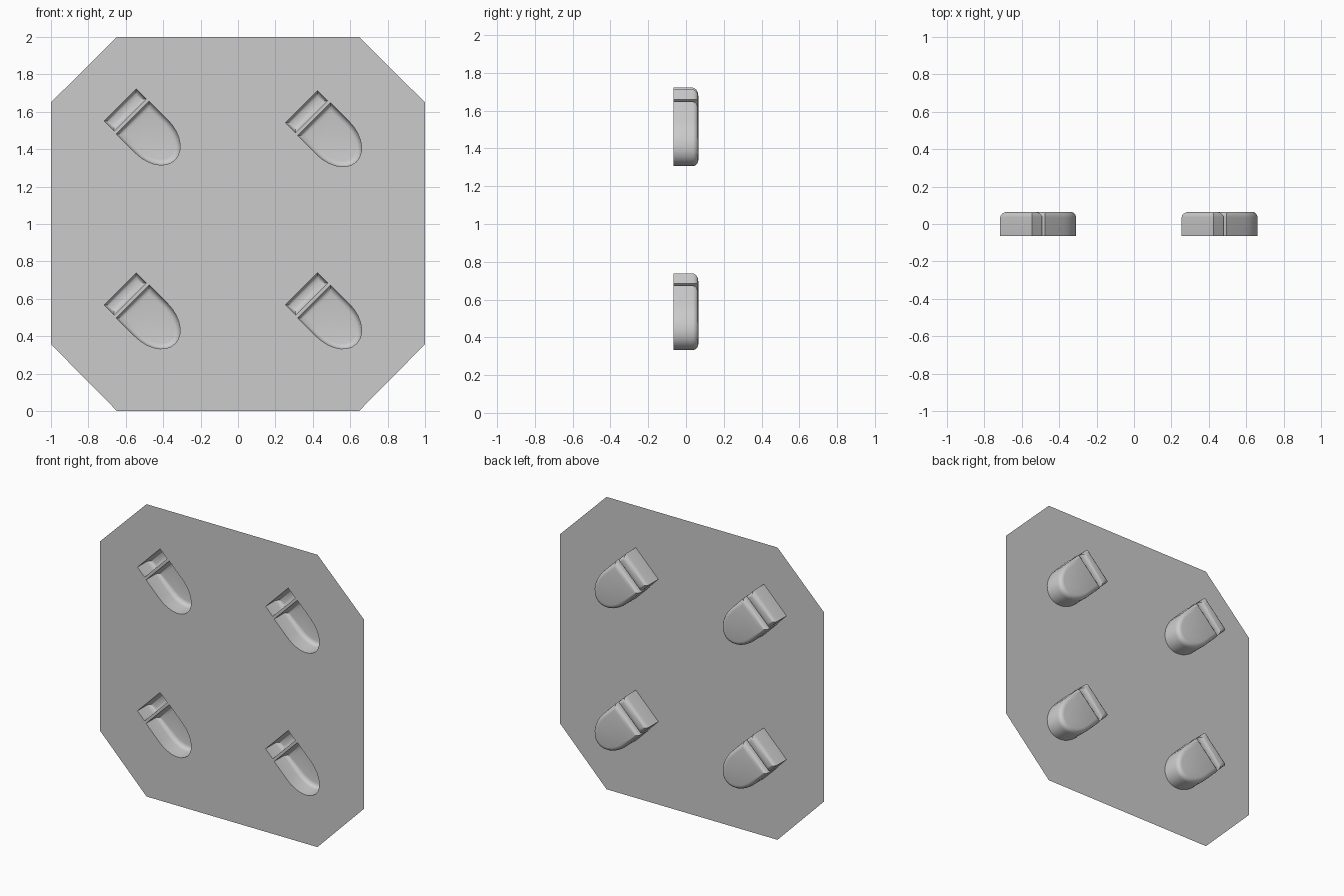
import bpy, bmesh, math

if "Cube" in bpy.data.objects:
    bpy.data.objects.remove(bpy.data.objects["Cube"])

FRONT, DEPTH, FILLET = -0.065, 0.13, 0.03
S = math.sqrt(0.5)
# heel-end midpoint (x, z) of each footprint
ORIGINS = [(-0.63, 0.653), (0.34, 0.653), (-0.63, 1.636), (0.34, 1.627)]


def heel(d):
    """Heel outline inset by d, in (along, across) coordinates."""
    a, b, w = d, 0.076 - d, 0.121 - d
    return [(a, -w), (b, -w), (b, w), (a, w)]


def sole(d, n=14):
    """Sole outline inset by d: straight sides and an elliptical toe."""
    w, r = 0.124 - d, 0.18 - d
    toe = [(0.235 + r * math.sin(math.pi * i / n), -w * math.cos(math.pi * i / n))
           for i in range(n + 1)]
    return [(0.095 + d, -w)] + toe + [(0.095 + d, w)]


def place(outline, origin, y):
    """Turn an outline 45 degrees down to the right and set it in the XZ plane."""
    ox, oz = origin
    return [(ox + (u + v) * S, y, oz + (v - u) * S) for u, v in outline]


def finish(bm, name):
    mesh = bpy.data.meshes.new(name)
    bm.to_mesh(mesh)
    bm.free()
    obj = bpy.data.objects.new(name, mesh)
    bpy.context.collection.objects.link(obj)
    return obj


def add_loop(bm, pts):
    vs = [bm.verts.new(p) for p in pts]
    return [bm.edges.new((vs[i - 1], vs[i])) for i in range(len(vs))]


# Octagonal sheet with openings for every pocket
bm = bmesh.new()
octagon = [(-0.647, 0), (0.647, 0), (1, 0.357), (1, 1.65),
           (0.647, 2), (-0.647, 2), (-1, 1.65), (-1, 0.357)]
edges = add_loop(bm, [(x, FRONT, z) for x, z in octagon])
for o in ORIGINS:
    for shape in (heel, sole):
        edges += add_loop(bm, place(shape(0), o, FRONT))
bmesh.ops.triangle_fill(bm, use_beauty=True, use_dissolve=False, edges=edges,
                        normal=(0, -1, 0))
finish(bm, "panel")

# Pockets bulging out behind the sheet, with rounded floor edges
STEPS = 4
rings = [(0, FRONT)]
for i in range(STEPS + 1):
    t = math.pi / 2 * i / STEPS
    rings.append((FILLET * (1 - math.cos(t)),
                  FRONT + DEPTH - FILLET + FILLET * math.sin(t)))

for k, o in enumerate(ORIGINS):
    for name, shape in (("heel_pocket", heel), ("sole_pocket", sole)):
        bm = bmesh.new()
        loops = [[bm.verts.new(p) for p in place(shape(d), o, y)] for d, y in rings]
        for a, b in zip(loops, loops[1:]):
            for i in range(len(a)):
                bm.faces.new((a[i - 1], b[i - 1], b[i], a[i]))
        bm.faces.new(loops[-1])
        bmesh.ops.recalc_face_normals(bm, faces=bm.faces[:])
        bm.faces.ensure_lookup_table()
        if bm.faces[-1].normal.y > 0:      # visible side is the front
            bmesh.ops.reverse_faces(bm, faces=bm.faces[:])
        obj = finish(bm, f"{name}_{k + 1}")
        bpy.ops.object.select_all(action='DESELECT')
        obj.select_set(True)
        bpy.context.view_layer.objects.active = obj
        bpy.ops.object.shade_smooth_by_angle(angle=math.radians(30))
